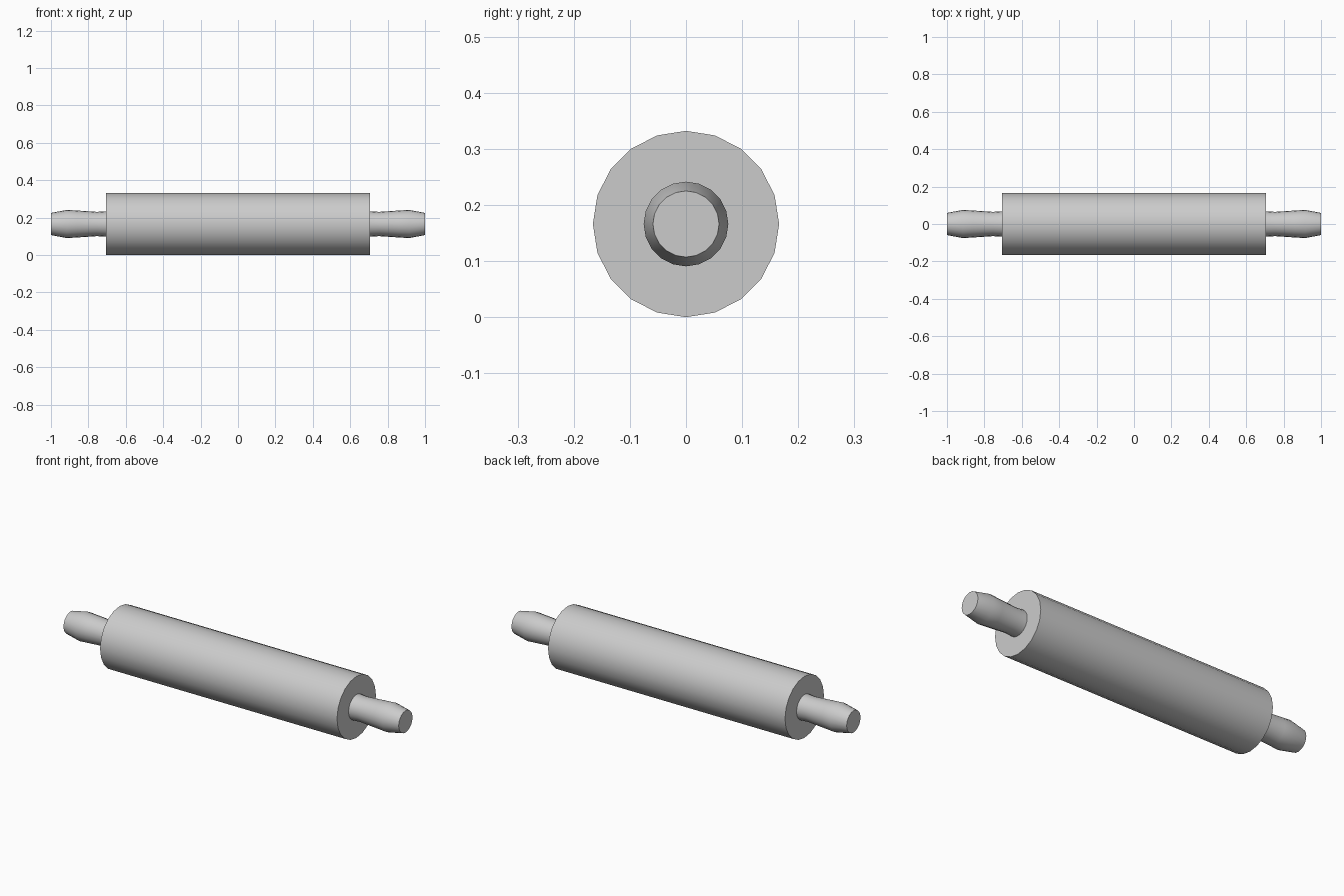
import bpy, bmesh, math
from mathutils import Matrix, Vector

if "Cube" in bpy.data.objects:
    bpy.data.objects.remove(bpy.data.objects["Cube"], do_unlink=True)

SIDES = 20
RADIUS = 0.166

grey = bpy.data.materials.new("plain grey")
grey.use_nodes = True
COLOUR = (0.6, 0.6, 0.6, 1)
grey.diffuse_color = COLOUR
grey.node_tree.nodes["Principled BSDF"].inputs["Base Color"].default_value = COLOUR


def lathe_x(name, profile):
    """Turn (x, radius) points around the x axis and cap both ends."""
    bm = bmesh.new()
    rings = []
    for x, r in profile:
        ring = []
        for i in range(SIDES):
            a = math.tau * i / SIDES
            ring.append(bm.verts.new((x, r * math.sin(a), RADIUS + r * math.cos(a))))
        rings.append(ring)
    for a, b in zip(rings, rings[1:]):
        for i in range(SIDES):
            j = (i + 1) % SIDES
            bm.faces.new((a[i], a[j], b[j], b[i]))
    bm.faces.new(rings[0])
    bm.faces.new(rings[-1])
    bmesh.ops.recalc_face_normals(bm, faces=bm.faces)
    mesh = bpy.data.meshes.new(name)
    bm.to_mesh(mesh)
    bm.free()
    mesh.materials.append(grey)
    obj = bpy.data.objects.new(name, mesh)
    bpy.context.collection.objects.link(obj)
    bpy.ops.object.select_all(action="DESELECT")
    obj.select_set(True)
    bpy.context.view_layer.objects.active = obj
    bpy.ops.object.shade_smooth_by_angle(angle=math.radians(30))
    return obj


# Main roller
lathe_x("roller", [(-0.707, RADIUS), (0.707, RADIUS)])

# Handles: narrow neck, swelling grip, tapered end
grip = [(0.70, 0.068), (0.755, 0.065), (0.86, 0.072), (0.915, 0.0755), (1.0, 0.059)]
for name, side in (("left_handle", 1), ("right_handle", -1)):
    lathe_x(name, [(side * x, r) for x, r in grip])
